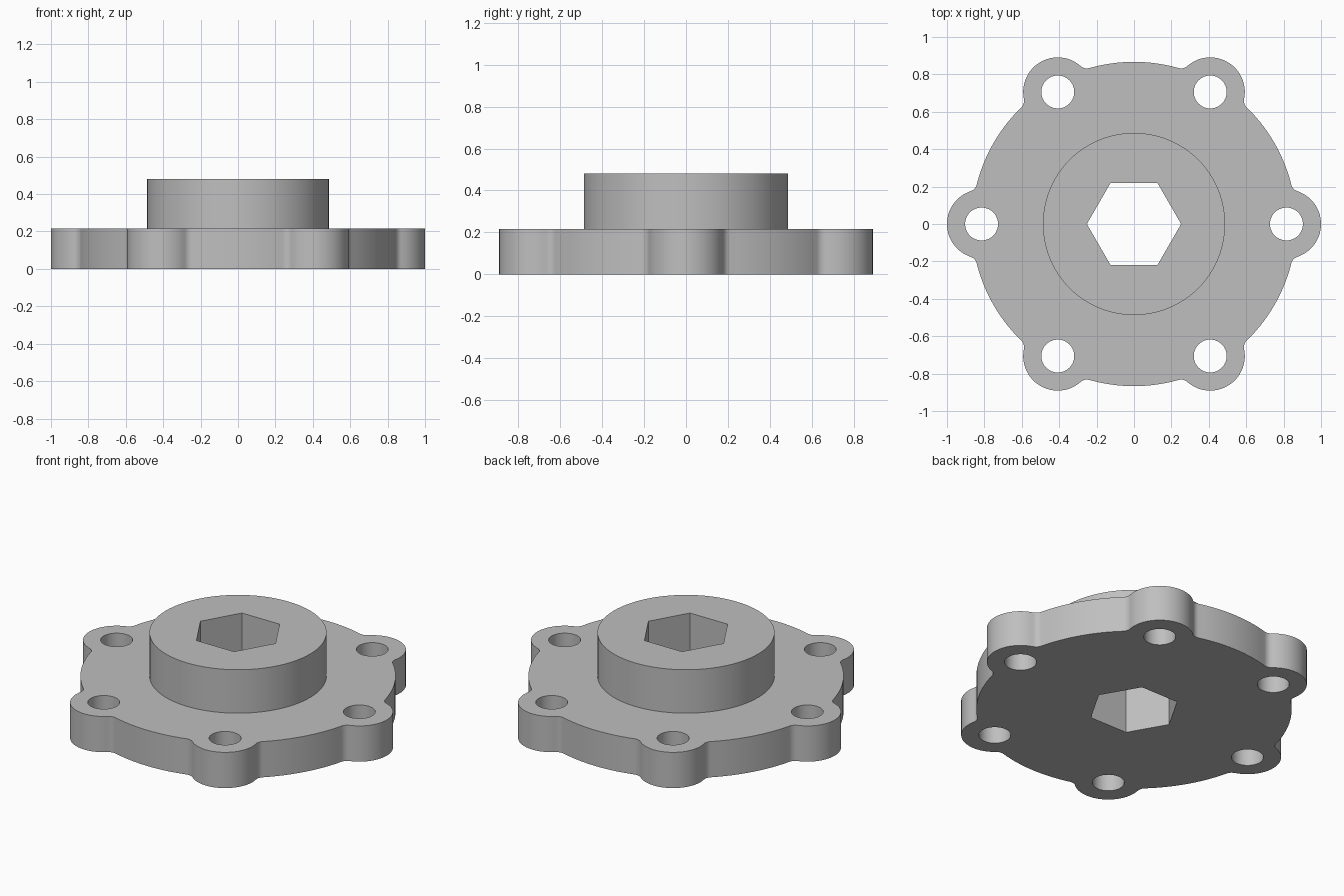
import bpy
import bmesh
from math import cos, sin, pi, acos, atan2, tau
from mathutils import Vector

cube = bpy.data.objects.get("Cube")
if cube:
    bpy.data.objects.remove(cube, do_unlink=True)

PLATE_R, PLATE_H = 0.867, 0.217
HUB_R, HUB_H = 0.487, 0.481
LOBE_AT, LOBE_R, HOLE_R = 0.815, 0.185, 0.088
HEX_R, FILLET = 0.252, 0.05
LOBES = 6

grey = bpy.data.materials.new("plain grey metal")
grey.use_nodes = True
colour = (0.52, 0.52, 0.52, 1)
grey.diffuse_color = colour
grey.node_tree.nodes["Principled BSDF"].inputs["Base Color"].default_value = colour


def polar(r, a):
    return Vector((r * cos(a), r * sin(a)))


def arc(centre, r, a0, a1, steps):
    return [centre + polar(r, a0 + (a1 - a0) * i / steps) for i in range(steps + 1)]


def ring(r, sides, centre=Vector((0, 0))):
    return [centre + polar(r, tau * i / sides) for i in range(sides)]


def prism(name, outline, z0, z1):
    """Extrude a counter-clockwise outline from z0 to z1."""
    bm = bmesh.new()
    base = bm.faces.new([bm.verts.new((p.x, p.y, z0)) for p in outline])
    top = bmesh.ops.extrude_face_region(bm, geom=[base], use_keep_orig=True)["geom"]
    bmesh.ops.translate(bm, vec=(0, 0, z1 - z0),
                        verts=[g for g in top if isinstance(g, bmesh.types.BMVert)])
    bmesh.ops.recalc_face_normals(bm, faces=bm.faces)
    mesh = bpy.data.meshes.new(name)
    bm.to_mesh(mesh)
    bm.free()
    mesh.materials.append(grey)
    obj = bpy.data.objects.new(name, mesh)
    bpy.context.collection.objects.link(obj)
    return obj


def combine(body, tool, operation):
    """Apply a boolean and discard the tool."""
    mod = body.modifiers.new("combine", "BOOLEAN")
    mod.operation = operation
    mod.solver = "EXACT"
    mod.object = tool
    bpy.context.view_layer.objects.active = body
    bpy.ops.object.modifier_apply(modifier=mod.name)
    bpy.data.objects.remove(tool, do_unlink=True)


# Plate outline: each lobe, its two fillets and the rim up to the next lobe
d1, d2 = PLATE_R + FILLET, LOBE_R + FILLET
swing = acos((LOBE_AT**2 + d1**2 - d2**2) / (2 * LOBE_AT * d1))
step = tau / LOBES
outline = []
for i in range(LOBES):
    a = i * step
    lobe = polar(LOBE_AT, a)
    local = polar(d1, swing) - Vector((LOBE_AT, 0))
    reach = atan2(local.y, local.x)
    before, after = polar(d1, a - swing), polar(d1, a + swing)
    outline += arc(before, FILLET, a - swing + pi, a - reach + pi, 6)[:-1]
    outline += arc(lobe, LOBE_R, a - reach, a + reach, 28)
    outline += arc(after, FILLET, a + reach + pi, a + swing + pi, 6)[1:]
    outline += arc(Vector((0, 0)), PLATE_R, a + swing, a + step - swing, 14)[1:-1]

flange = prism("flange_with_hub", outline, 0, PLATE_H)

# Raised hub
combine(flange, prism("hub", ring(HUB_R, 96), PLATE_H / 2, HUB_H), "UNION")

# Hexagonal bore and bolt holes
combine(flange, prism("hex_bore", ring(HEX_R, 6), -0.1, HUB_H + 0.1), "DIFFERENCE")
for i in range(LOBES):
    hole = ring(HOLE_R, 40, polar(LOBE_AT, i * step))
    combine(flange, prism("bolt_hole", hole, -0.1, PLATE_H + 0.1), "DIFFERENCE")

bpy.ops.object.select_all(action="DESELECT")
flange.select_set(True)
bpy.context.view_layer.objects.active = flange
bpy.ops.object.shade_smooth_by_angle(angle=pi / 6)
